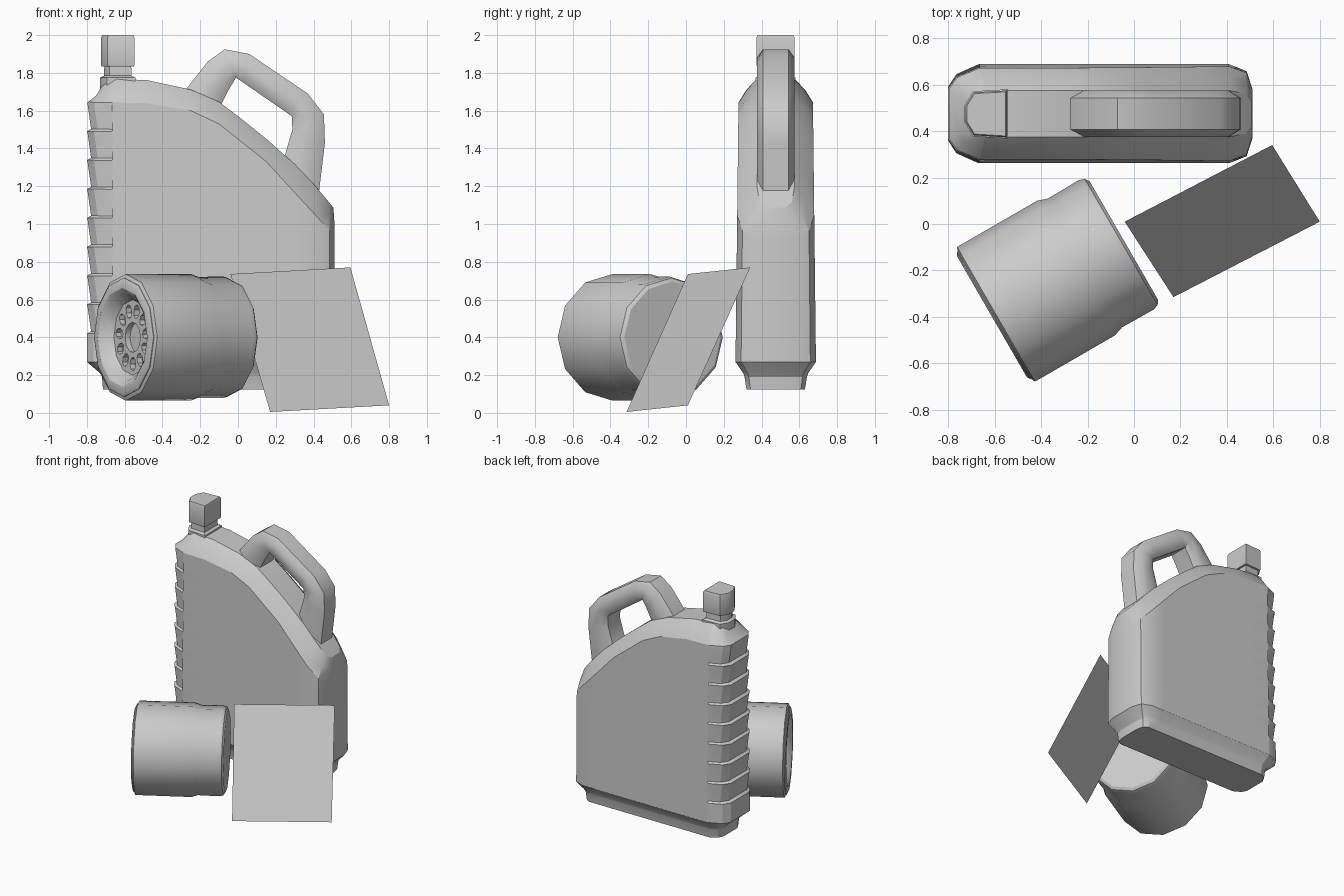
import bpy, bmesh, math
from mathutils import Vector, Matrix

if "Cube" in bpy.data.objects:
    bpy.data.objects.remove(bpy.data.objects["Cube"])

CY = 0.475  # canister centre plane


def make(name, rings, strip_top=False, angle=32):
    """Loft equal-length closed rings, cap both ends, smooth by angle."""
    bm = bmesh.new()
    vs = [[bm.verts.new(p) for p in r] for r in rings]
    n = len(vs[0])
    for a, b in zip(vs, vs[1:]):
        for i in range(n):
            j = (i + 1) % n
            bm.faces.new((a[i], a[j], b[j], b[i]))
    bm.faces.new(vs[0][::-1])
    if strip_top:
        t = vs[-1]
        for i in range(n // 2 - 1):
            bm.faces.new((t[i], t[i + 1], t[n - 2 - i], t[n - 1 - i]))
    else:
        bm.faces.new(vs[-1])
    bmesh.ops.recalc_face_normals(bm, faces=bm.faces)
    return finish(name, bm, angle)


def finish(name, bm, angle=32):
    me = bpy.data.meshes.new(name)
    bm.to_mesh(me)
    bm.free()
    ob = bpy.data.objects.new(name, me)
    bpy.context.collection.objects.link(ob)
    smooth(ob, angle)
    return ob


def smooth(ob, angle):
    for p in ob.data.polygons:
        p.use_smooth = True
    ob.data.set_sharp_from_angle(angle=math.radians(angle))


def interp(pts, x):
    if x <= pts[0][0]:
        return pts[0][1]
    for (x0, z0), (x1, z1) in zip(pts, pts[1:]):
        if x <= x1:
            return z0 + (z1 - z0) * (x - x0) / (x1 - x0)
    return pts[-1][1]


def clamp(v):
    return max(0.0, min(1.0, v))


# Canister body: rounded plan outline lofted up to a sloping shoulder and ridge
EDGE = [(-0.8, 1.645), (-0.48, 1.64), (-0.25, 1.6), (-0.1, 1.53), (0.15, 1.33), (0.49, 0.96), (0.51, 0.93)]
RIDGE = [(-0.74, 1.71), (-0.68, 1.765), (-0.55, 1.775), (-0.27, 1.72), (-0.085, 1.64), (0.25, 1.37),
         (0.43, 1.18), (0.51, 1.08)]
plan = [(-0.8, 0.55), (-0.765, 0.8), (-0.67, 1), (-0.665, 1), (-0.48, 1), (-0.25, 1), (-0.1, 1), (0.02, 1),
        (0.15, 1), (0.3, 1), (0.41, 1), (0.485, 0.86), (0.51, 0.5)]


def ring(zf, hy, left=0.0, right=0.0):
    front = []
    for x, w in plan:
        xi = x + left * clamp((-0.6 - x) / 0.2) - right * clamp((x - 0.38) / 0.13)
        z = zf(x, xi)
        h = hy(z) if callable(hy) else hy
        front.append((xi, w * h, z))
    return ([Vector((x, CY - h, z)) for x, h, z in front]
            + [Vector((x, CY + h, z)) for x, h, z in reversed(front)])


def side(z):
    return 0.213 - 0.016 * clamp((z - 0.27) / 1.38)


def rib(t, push):
    # side level; only the rounded left end is stepped in and out
    r = ring(lambda x, xi: 0.27 + t * (interp(EDGE, x) - 0.27), side)
    for v in r:
        if v.x < -0.668:
            v.x += push
            v.y += (CY - v.y) * push * 0.8
    return r


rings = [ring(lambda x, xi: 0.125, 0.155, 0.085, 0.07),
         ring(lambda x, xi: 0.19, 0.165, 0.08, 0.065),
         ring(lambda x, xi: 0.21, 0.172, 0.07, 0.05),
         ring(lambda x, xi: 0.27, side)]
for k in range(8):
    z0 = 0.42 + 0.153 * k
    for z, push in ((z0, 0.0), (z0 + 0.012, 0.022), (z0 + 0.14, 0.004)):
        rings.append(rib((z - 0.27) / 1.375, push))
rings += [rib(1.0, 0.004),
          ring(lambda x, xi: interp(EDGE, x) + 0.55 * (interp(RIDGE, xi) - interp(EDGE, x)), 0.155, 0.05, 0.0),
          ring(lambda x, xi: interp(RIDGE, xi), 0.1, 0.075, 0.005)]
make("canister_body", rings, strip_top=True, angle=28)

# Handle: chamfered section swept over paired outer / inner points
pairs = [((-0.31, 1.66), (-0.12, 1.58)), ((-0.27, 1.72), (-0.085, 1.64)), ((-0.16, 1.86), (-0.05, 1.71)),
         ((-0.07, 1.925), (-0.01, 1.775)), ((0.06, 1.90), (0.03, 1.747)), ((0.37, 1.69), (0.25, 1.595)),
         ((0.455, 1.58), (0.285, 1.57)), ((0.46, 1.43), (0.288, 1.5)), ((0.43, 1.18), (0.25, 1.37)),
         ((0.43, 1.06), (0.2, 1.3))]
section = [(0, 0.068), (0.3, 0.1), (0.75, 0.1), (1, 0.075)]
hr = []
for o, i in pairs:
    o, i = Vector(o), Vector(i)
    pts = [(o.lerp(i, t), w) for t, w in section]
    hr.append([(p.x, CY - w, p.y) for p, w in pts] + [(p.x, CY + w, p.y) for p, w in reversed(pts)])
make("handle", hr, angle=40)

# Neck and cap
cap = [(-0.725, 0.44), (-0.69, 0.382), (-0.548, 0.373), (-0.548, 0.575), (-0.69, 0.567), (-0.725, 0.51)]


def cap_ring(z, s):
    return [(-0.637 + (x + 0.637) * s, CY + (y - CY) * s, z) for x, y in cap]


make("neck", [cap_ring(1.68, 1.05), cap_ring(1.775, 1.05), cap_ring(1.785, 0.82), cap_ring(1.85, 0.8)])
make("cap", [cap_ring(1.835, 0.97), cap_ring(1.845, 1), cap_ring(1.985, 1), cap_ring(2.0, 0.94)])

# Oil filter: 12-sided lathe along a horizontal axis
A = Vector((math.cos(math.pi / 6), 0.5, 0))
S = Vector((-0.5, math.cos(math.pi / 6), 0))
O = Vector((-0.605, -0.395, 0.4))
UP = Vector((0, 0, 1))
profile = [(0.055, 0.2), (0.01, 0.235), (-0.008, 0.262), (-0.008, 0.3), (0.0, 0.315), (0.004, 0.315), (0.012, 0.335),
           (0.03, 0.335), (0.41, 0.335), (0.455, 0.32), (0.61, 0.322), (0.635, 0.314), (0.648, 0.295)]
fr = [[O + A * u + (S * math.cos(k * math.pi / 6) + UP * math.sin(k * math.pi / 6)) * r for k in range(12)]
      for u, r in profile]
oil_filter = make("oil_filter", fr)

# Ports cut in the recessed filter end
bm = bmesh.new()
basis = Matrix((S, UP, A)).transposed().to_4x4()


def port(a, dist, rad, sx, sy, segs):
    p = O + A * 0.055 + (S * math.cos(a) + UP * math.sin(a)) * dist
    m = (Matrix.Translation(p) @ basis @ Matrix.Rotation(a, 4, 'Z') @ Matrix.Diagonal((sx, sy, 1, 1)))
    bmesh.ops.create_cone(bm, cap_ends=True, segments=segs, radius1=rad, radius2=rad, depth=0.06, matrix=m)


port(0, 0, 0.08, 1, 1, 12)
for k in range(11):
    port(2 * math.pi * k / 11 + 0.14, 0.142, 0.03, 1.25, 0.95, 8)
bmesh.ops.recalc_face_normals(bm, faces=bm.faces)
cutter = finish("port_cutter", bm)
cutter.hide_render = True
mod = oil_filter.modifiers.new("ports", 'BOOLEAN')
mod.operation = 'DIFFERENCE'
mod.solver = 'EXACT'
mod.object = cutter
bpy.context.view_layer.objects.active = oil_filter
bpy.ops.object.modifier_apply(modifier=mod.name)
bpy.data.objects.remove(cutter)
smooth(oil_filter, 32)

# Leaning flat card
bm = bmesh.new()
bm.faces.new([bm.verts.new(p) for p in ((-0.04, 0.01, 0.735), (0.17, -0.315, 0.005),
                                        (0.80, 0.01, 0.04), (0.595, 0.34, 0.77))])
finish("card", bm)
